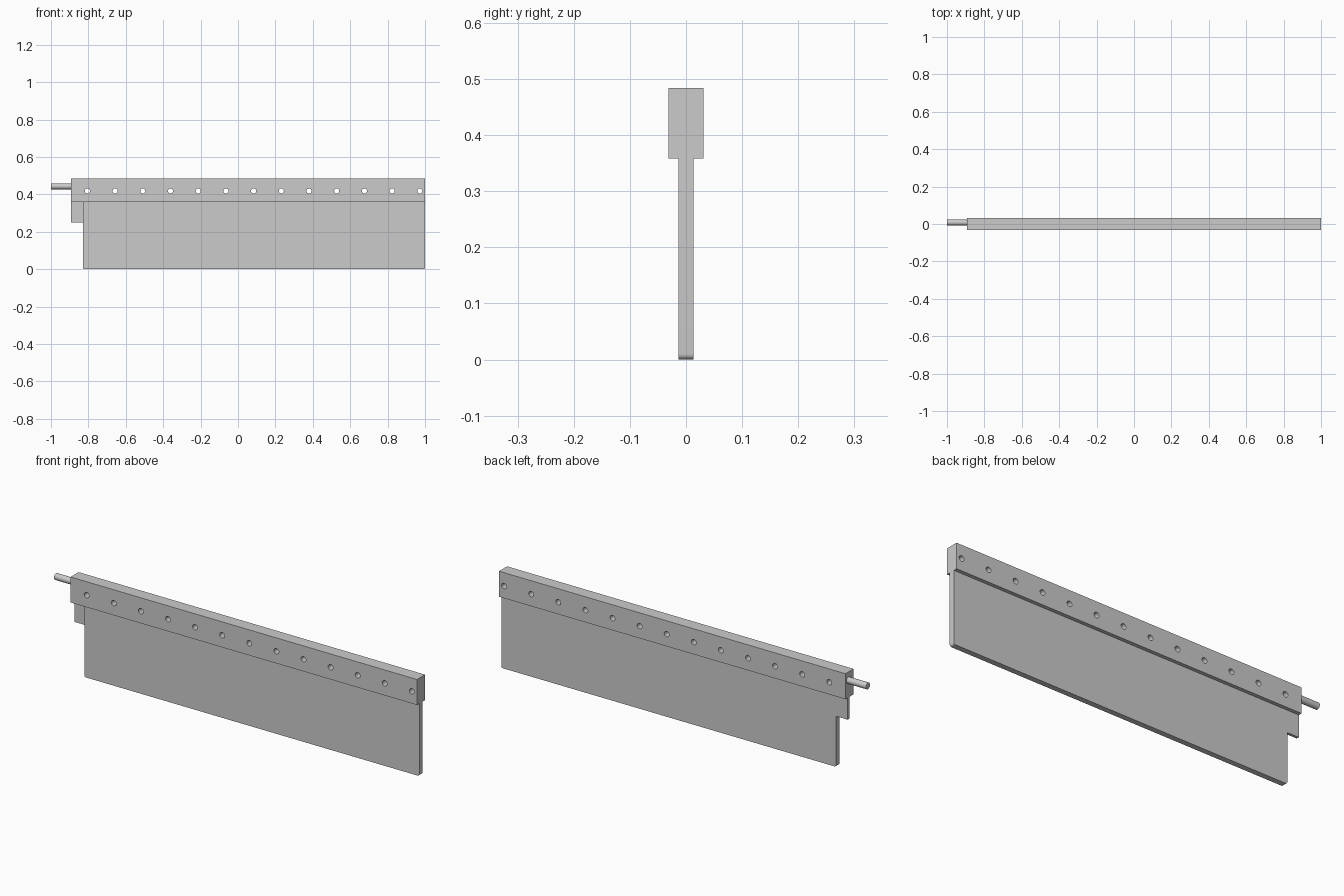
import bpy, bmesh
from math import sin, cos, pi

if "Cube" in bpy.data.objects:
    bpy.data.objects.remove(bpy.data.objects["Cube"])

RAIL_L, RIGHT = -0.893, 1.0
RAIL_Z0, RAIL_Z1 = 0.358, 0.484


def finish(name, bm):
    bmesh.ops.recalc_face_normals(bm, faces=bm.faces)
    me = bpy.data.meshes.new(name)
    bm.to_mesh(me)
    bm.free()
    ob = bpy.data.objects.new(name, me)
    bpy.context.collection.objects.link(ob)
    return ob


def plate(name, outline, y0, y1):
    """Extrude an x-z outline from y0 to y1."""
    bm = bmesh.new()
    face = bm.faces.new([bm.verts.new((x, y0, z)) for x, z in outline])
    ext = bmesh.ops.extrude_face_region(bm, geom=[face])["geom"]
    verts = [v for v in ext if isinstance(v, bmesh.types.BMVert)]
    bmesh.ops.translate(bm, verts=verts, vec=(0, y1 - y0, 0))
    return finish(name, bm)


def rect(x0, x1, z0, z1):
    return [(x0, z0), (x1, z0), (x1, z1), (x0, z1)]


def arc(cx, cz, r, a0, a1, n=6):
    return [(cx + r * cos(a0 + (a1 - a0) * i / n),
             cz + r * sin(a0 + (a1 - a0) * i / n)) for i in range(n + 1)]


def circle(cx, cz, r, n=24):
    return arc(cx, cz, r, 0, 2 * pi, n)[:-1]


def smooth(ob):
    bpy.ops.object.select_all(action='DESELECT')
    ob.select_set(True)
    bpy.context.view_layer.objects.active = ob
    bpy.ops.object.shade_smooth_by_angle()


# Clamping rail with a row of through holes
rail = plate("rail", rect(RAIL_L, RIGHT, RAIL_Z0, RAIL_Z1), -0.0315, 0.0315)
cutters = []
for i in range(13):
    c = plate("hole_cutter", circle(-0.805 + 0.1481 * i, 0.418, 0.0135), -0.1, 0.1)
    c.hide_render = True
    mod = rail.modifiers.new("hole", 'BOOLEAN')
    mod.operation, mod.solver, mod.object = 'DIFFERENCE', 'EXACT', c
    cutters.append(c)
bpy.context.view_layer.objects.active = rail
for mod in list(rail.modifiers):
    bpy.ops.object.modifier_apply(modifier=mod.name)
for c in cutters:
    bpy.data.objects.remove(c)
smooth(rail)

# Thin blade with rounded lower corners
BL, R = -0.83, 0.01
outline = (arc(BL + R, R, R, pi, 1.5 * pi) + arc(RIGHT - R, R, R, 1.5 * pi, 2 * pi)
           + [(RIGHT, RAIL_Z0), (BL, RAIL_Z0)])
smooth(plate("blade", outline, -0.0135, 0.0135))

# Half-thickness tab, flush with the back of the blade
plate("end_tab", rect(RAIL_L, BL, 0.25, RAIL_Z0), 0.0, 0.0135)

# Round pin projecting from the left end of the rail
bm = bmesh.new()
bmesh.ops.create_cone(bm, cap_ends=True, segments=32, radius1=0.016,
                      radius2=0.016, depth=1.0 + RAIL_L)
pin = finish("end_pin", bm)
pin.rotation_euler = (0, pi / 2, 0)
pin.location = ((RAIL_L - 1.0) / 2, 0.008, 0.443)
smooth(pin)
